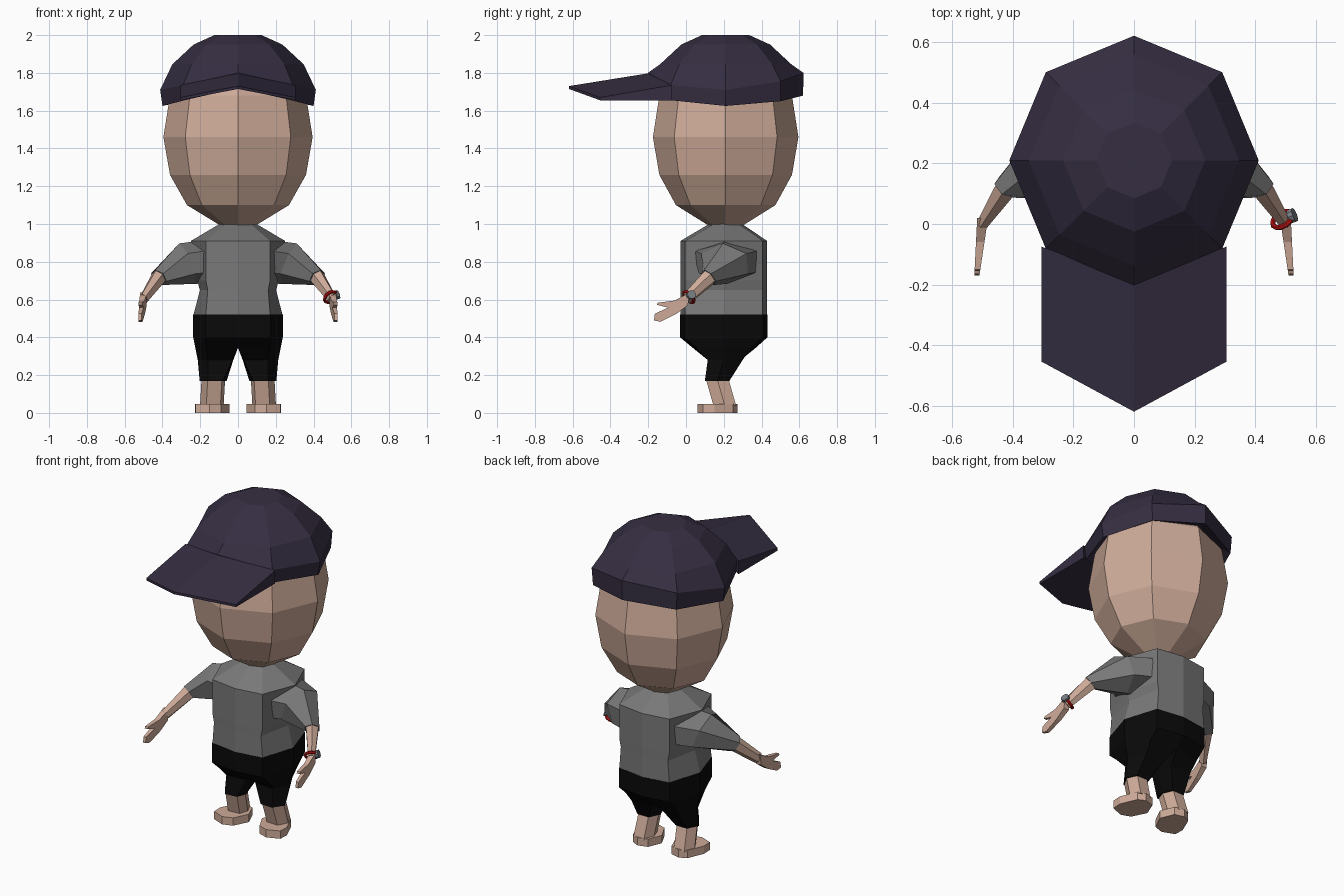
import bpy, bmesh, math
from mathutils import Vector

if "Cube" in bpy.data.objects:
    bpy.data.objects.remove(bpy.data.objects["Cube"])


def material(name, rgb):
    m = bpy.data.materials.new(name)
    m.diffuse_color = (*rgb, 1)
    m.use_nodes = True
    m.node_tree.nodes["Principled BSDF"].inputs["Base Color"].default_value = m.diffuse_color
    return m


SKIN = material("skin", (0.62, 0.41, 0.32))
NAVY = material("dark purple", (0.036, 0.027, 0.054))
GREY = material("shirt grey", (0.19, 0.19, 0.19))
BLACK = material("shorts black", (0.003, 0.003, 0.003))
RED = material("strap red", (0.45, 0.005, 0.005))
DIAL = material("dial grey", (0.2, 0.22, 0.24))


def loft(name, rings, mat, mirror=False):
    """Skin a list of equal-length rings and close both ends."""
    bm = bmesh.new()
    loops = [[bm.verts.new(p) for p in ring] for ring in rings]
    n = len(loops[0])
    for a, b in zip(loops, loops[1:]):
        for i in range(n):
            j = (i + 1) % n
            bm.faces.new((a[i], a[j], b[j], b[i]))
    bm.faces.new(loops[0][::-1])
    bm.faces.new(loops[-1])
    bmesh.ops.recalc_face_normals(bm, faces=bm.faces)
    me = bpy.data.meshes.new(name)
    bm.to_mesh(me)
    bm.free()
    me.materials.append(mat)
    ob = bpy.data.objects.new(name, me)
    bpy.context.collection.objects.link(ob)
    if mirror:
        ob.modifiers.new("mirror", 'MIRROR').use_axis[0] = True
    return ob


CY = 0.21  # y of the head axis


def octagon(r, z, ry=None):
    """Eight points from the front, z is a number or (front, diagonal, side, diagonal, back)."""
    ry = ry or r
    zs = z if isinstance(z, tuple) else (z,) * 5
    return [(r * math.sin(k * math.pi / 4), CY - ry * math.cos(k * math.pi / 4),
             zs[min(k, 8 - k)]) for k in range(8)]


def section(center, axis, a, b, n=6):
    """Polygon across an axis: a is the horizontal radius, b the other."""
    w = Vector(axis).normalized()
    u = w.cross(Vector((0, 0, 1))).normalized()
    v = u.cross(w)
    return [Vector(center) + u * a * math.cos(t) + v * b * math.sin(t)
            for t in (2 * math.pi * (k + 0.5) / n for k in range(n))]


# head
loft("head", [octagon(r, z, r * 0.975) for r, z in
              [(0.09, 0.99), (0.27, 1.10), (0.36, 1.26), (0.395, 1.46),
               (0.36, 1.68), (0.25, 1.85), (0.12, 1.9)]], SKIN)

# cap crown with a wavy rim, turned in towards the head
loft("cap_crown", [octagon(0.35, (1.74, 1.69, 1.66, 1.68, 1.70)),
                   octagon(0.40, (1.72, 1.655, 1.625, 1.65, 1.68), 0.41),
                   octagon(0.412, (1.80, 1.735, 1.71, 1.755, 1.80)),
                   octagon(0.348, 1.845), octagon(0.235, 1.95),
                   octagon(0.125, 2.0)], NAVY)

# cap brim, peaked along the middle
loft("cap_brim", [[(x, y0, z0), (x, y1, z1), (x, y1, z1 - 0.015), (x, y0, z2)]
                  for x, y0, z0, y1, z1, z2 in
                  [(-0.305, -0.075, 1.735, -0.455, 1.67, 1.655),
                   (0, -0.185, 1.80, -0.62, 1.73, 1.72),
                   (0.305, -0.075, 1.735, -0.455, 1.67, 1.655)]], NAVY)


def body(side, z, front=-0.03, back=0.43, corner=0.17):
    q = [(0, front), (corner, front + 0.025), (side, 0.2), (corner, back - 0.025), (0, back)]
    return [(x, y, z) for x, y in q + [(-x, y) for x, y in q[3:0:-1]]]


# shirt body
loft("shirt_body", [body(0.235, 0.52), body(0.202, 0.65, corner=0.16), body(0.215, 0.70),
                    body(0.25, 0.91), body(0.09, 1.005, 0.13, 0.29, 0.06)], GREY)

# sleeves and forearms
ARM = (0.08, -0.115, -0.105)
CUFF = (0.42, 0.122, 0.717)
WRIST = (0.497, 0.005, 0.605)
loft("sleeve", [section((0.17, 0.21, 0.80), (1, 0, -0.2), 0.19, 0.115),
                section((0.27, 0.205, 0.79), (1, -0.2, -0.4), 0.14, 0.115),
                section(CUFF, ARM, 0.046, 0.05)], GREY, True)
loft("forearm", [section(CUFF, ARM, 0.04, 0.045),
                 section(WRIST, ARM, 0.022, 0.032)], SKIN, True)

# hands: a flat outline with a thumb, leaning outwards towards the fingertips
OUTLINE = [(0.02, 0.638), (-0.06, 0.595), (-0.15, 0.583), (-0.155, 0.572), (-0.095, 0.557),
           (-0.165, 0.525), (-0.17, 0.49), (-0.135, 0.482), (-0.05, 0.525), (0.01, 0.57)]
loft("hand", [[(0.502 - 0.1 * y + s * (0.017 + 0.05 * y), y, z) for y, z in OUTLINE]
              for s in (-1, 1)], SKIN, True)

# wrist watch on one arm only
axis = Vector(ARM).normalized()
center = Vector((0.49, 0.015, 0.613))
bpy.ops.mesh.primitive_torus_add(major_segments=12, minor_segments=6, major_radius=0.036,
                                 minor_radius=0.009, location=center,
                                 rotation=axis.to_track_quat('Z', 'Y').to_euler())
strap = bpy.context.object
strap.name = "watch_strap"
strap.data.materials.append(RED)
out = (Vector((1, 0, 0)) - axis * axis.x).normalized()
bpy.ops.mesh.primitive_cylinder_add(vertices=10, radius=0.024, depth=0.018,
                                    location=center + out * 0.037,
                                    rotation=out.to_track_quat('Z', 'Y').to_euler())
dial = bpy.context.object
dial.name = "watch_dial"
dial.data.materials.append(DIAL)

# shorts: one half tapering into a trouser leg, mirrored
SHORTS = [
    (0.52, [(0, -0.031), (0.172, -0.006), (0.237, 0.2), (0.172, 0.406), (0, 0.431), (0, 0.2)]),
    (0.40, [(0, -0.031), (0.172, -0.006), (0.237, 0.2), (0.172, 0.406), (0, 0.431), (0, 0.2)]),
    (0.345, [(0, 0.035), (0.17, 0.055), (0.226, 0.2), (0.17, 0.345), (0, 0.37), (0, 0.2)]),
    (0.28, [(0.03, 0.125), (0.16, 0.115), (0.213, 0.2), (0.16, 0.30), (0.03, 0.29), (0.025, 0.2)]),
    (0.17, [(0.08, 0.105), (0.16, 0.10), (0.203, 0.165), (0.17, 0.23), (0.09, 0.23), (0.06, 0.165)]),
]
loft("shorts", [[(x, y, z) for x, y in ring] for z, ring in SHORTS], BLACK, True)

# lower legs and feet
CALF = [(0.085, 0.11), (0.16, 0.105), (0.193, 0.165), (0.165, 0.225), (0.095, 0.225), (0.068, 0.165)]
loft("lower_leg", [[(x, y, 0.18) for x, y in CALF],
                   [(x + 0.008, y + 0.04, 0.04) for x, y in CALF]], SKIN, True)
FOOT = [(0.045, 0.17), (0.09, 0.08), (0.15, 0.06), (0.225, 0.09), (0.228, 0.15),
        (0.185, 0.25), (0.14, 0.272), (0.08, 0.255)]
loft("foot", [[(x, y, z) for x, y in FOOT] for z in (0, 0.048)], SKIN, True)
